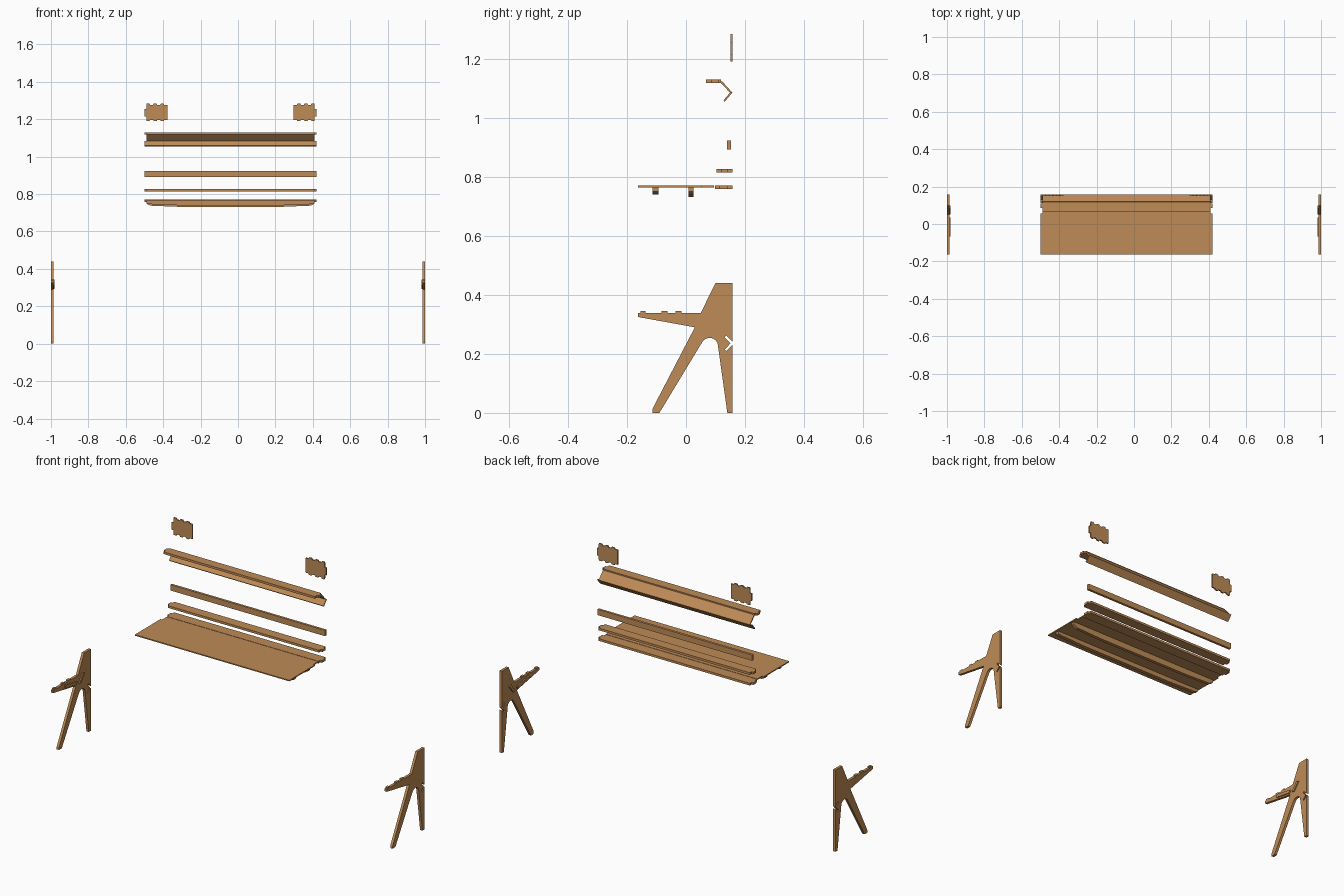
import bpy, bmesh, math
from mathutils import Vector

cube = bpy.data.objects.get("Cube")
if cube:
    bpy.data.objects.remove(cube, do_unlink=True)

WOOD = bpy.data.materials.new("plywood")
WOOD.use_nodes = True
WOOD.diffuse_color = (0.52, 0.26, 0.095, 1)
WOOD.node_tree.nodes["Principled BSDF"].inputs["Base Color"].default_value = WOOD.diffuse_color

MID = -0.04        # centre of the exploded boards in x
BODY = 0.45        # half length between the legs
FULL = 0.46        # half length including end tongues


def solid(bm, outline, axis, lo, hi):
    """Extrude a 2D outline along axis x, y or z from lo to hi."""
    place = {"x": lambda a, b: (lo, a, b),
             "y": lambda a, b: (a, lo, b),
             "z": lambda a, b: (a, b, lo)}[axis]
    face = bm.faces.new([bm.verts.new(place(a, b)) for a, b in outline])
    new = bmesh.ops.extrude_face_region(bm, geom=[face])["geom"]
    shift = Vector([hi - lo if axis == k else 0 for k in "xyz"])
    bmesh.ops.translate(bm, vec=shift,
                        verts=[g for g in new if isinstance(g, bmesh.types.BMVert)])


def rect(a0, a1, b0, b1):
    return [(a0, b0), (a1, b0), (a1, b1), (a0, b1)]


def make(name, solids):
    """Make one object from a list of (outline, axis, lo, hi)."""
    bm = bmesh.new()
    for s in solids:
        solid(bm, *s)
    bmesh.ops.recalc_face_normals(bm, faces=bm.faces)
    mesh = bpy.data.meshes.new(name)
    bm.to_mesh(mesh)
    bm.free()
    mesh.materials.append(WOOD)
    ob = bpy.data.objects.new(name, mesh)
    bpy.context.collection.objects.link(ob)
    return ob


def tongued(profile, tongue):
    """Long board along x with a narrower tongue on each end."""
    return [(profile, "x", MID - BODY, MID + BODY),
            (tongue, "x", MID - FULL, MID - BODY),
            (tongue, "x", MID + BODY, MID + FULL)]


# Side legs: upright, front arm with tabs, two splayed feet, chevron slot
tabs = []
for y0, y1 in [(-0.154, -0.137), (-0.083, -0.063), (-0.036, -0.015)]:
    tabs += [(y0, 0.339), (y0, 0.345), (y1, 0.345), (y1, 0.339)]
arch = [(0.08 + 0.028 * math.cos(t), 0.228 + 0.026 * math.sin(t))
        for t in [math.radians(10 + 14 * i) for i in range(11)]]
slot = [(0.157, 0.230), (0.136, 0.209), (0.131, 0.215), (0.151, 0.2355),
        (0.131, 0.256), (0.136, 0.262), (0.157, 0.241)]
leg = ([(-0.163, 0.325), (-0.163, 0.339)] + tabs
       + [(0.05, 0.339), (0.10, 0.44), (0.157, 0.44)] + slot[::-1]
       + [(0.157, 0), (0.14, 0)] + arch
       + [(-0.09, 0), (-0.113, 0), (-0.113, 0.015), (0.03, 0.29)])
arm_cleat = [(-0.067, 0.315), (0.03, 0.298), (0.036, 0.313), (-0.067, 0.331)]
post_cleat = [(0.05, 0.295), (0.066, 0.293), (0.10, 0.336), (0.085, 0.342)]
for side, s in [("left", 1), ("right", -1)]:
    make(side + "_leg", [(leg, "x", s * 0.986, s * 1.0)])
    make(side + "_cleats", [(o, "x", s * 0.98, s * 0.986)
                            for o in (arm_cleat, post_cleat)])

# Desktop panel, narrowed at the rear
top = [(MID - FULL, -0.163), (MID + FULL, -0.163), (MID + FULL, 0.055),
       (MID + BODY, 0.055), (MID + BODY, 0.095), (MID - BODY, 0.095),
       (MID - BODY, 0.055), (MID - FULL, 0.055)]
make("desktop", [(top, "z", 0.764, 0.770)])

# Ribs under the desktop, tapering towards the ends
for name, y0, y1, z in [("front_rib", -0.113, -0.094, 0.740),
                        ("rear_rib", 0.009, 0.026, 0.732)]:
    rib = [(MID - 0.45, 0.764), (MID - 0.45, 0.750), (MID - 0.43, z + 0.006),
           (MID - 0.28, z), (MID + 0.28, z), (MID + 0.43, z + 0.006),
           (MID + 0.45, 0.750), (MID + 0.45, 0.764)]
    make(name, [(rib, "y", y0, y1)])

# Horizontal rear strips
make("lower_strip", tongued(rect(0.098, 0.157, 0.758, 0.770),
                            rect(0.113, 0.142, 0.758, 0.770)))
make("upper_strip", tongued(rect(0.103, 0.157, 0.815, 0.827),
                            rect(0.118, 0.142, 0.815, 0.827)))

# Upright back rail
make("back_rail", [(rect(0.139, 0.152, 0.892, 0.923), "x", MID - FULL, MID + FULL)])

# Cable tray: flat ledge, sloping back and turned-in lip
make("tray_ledge", tongued(rect(0.067, 0.118, 1.118, 1.130),
                           rect(0.085, 0.110, 1.118, 1.130)))
slope = [(0.116, 1.120), (0.121, 1.125), (0.157, 1.085), (0.149, 1.085)]
make("tray_slope", [(slope, "x", MID - BODY, MID + BODY)])
lip = [(0.149, 1.085), (0.157, 1.085), (0.131, 1.054), (0.127, 1.059)]
make("tray_lip", [(lip, "x", MID - FULL, MID + FULL)])

# Small end plates with toothed top and bottom edges and an outer tab
for side, s in [("left", 1), ("right", -1)]:
    outer, inner = MID + s * BODY, MID + s * 0.337
    step = (inner - outer) / 6
    edge = []
    for i in range(6):
        inset = 0.0 if i % 2 == 0 else 0.007
        edge += [(outer + step * (i + 0.1), inset), (outer + step * (i + 0.9), inset)]
    outline = [(x, 1.283 - d) for x, d in edge]
    outline += [(inner, 1.276), (inner, 1.197)]
    outline += [(x, 1.190 + d) for x, d in reversed(edge)]
    outline += [(outer, 1.197), (outer, 1.215), (MID + s * FULL, 1.215),
                (MID + s * FULL, 1.255), (outer, 1.255), (outer, 1.276)]
    make(side + "_end_plate", [(outline, "y", 0.150, 0.157)])
